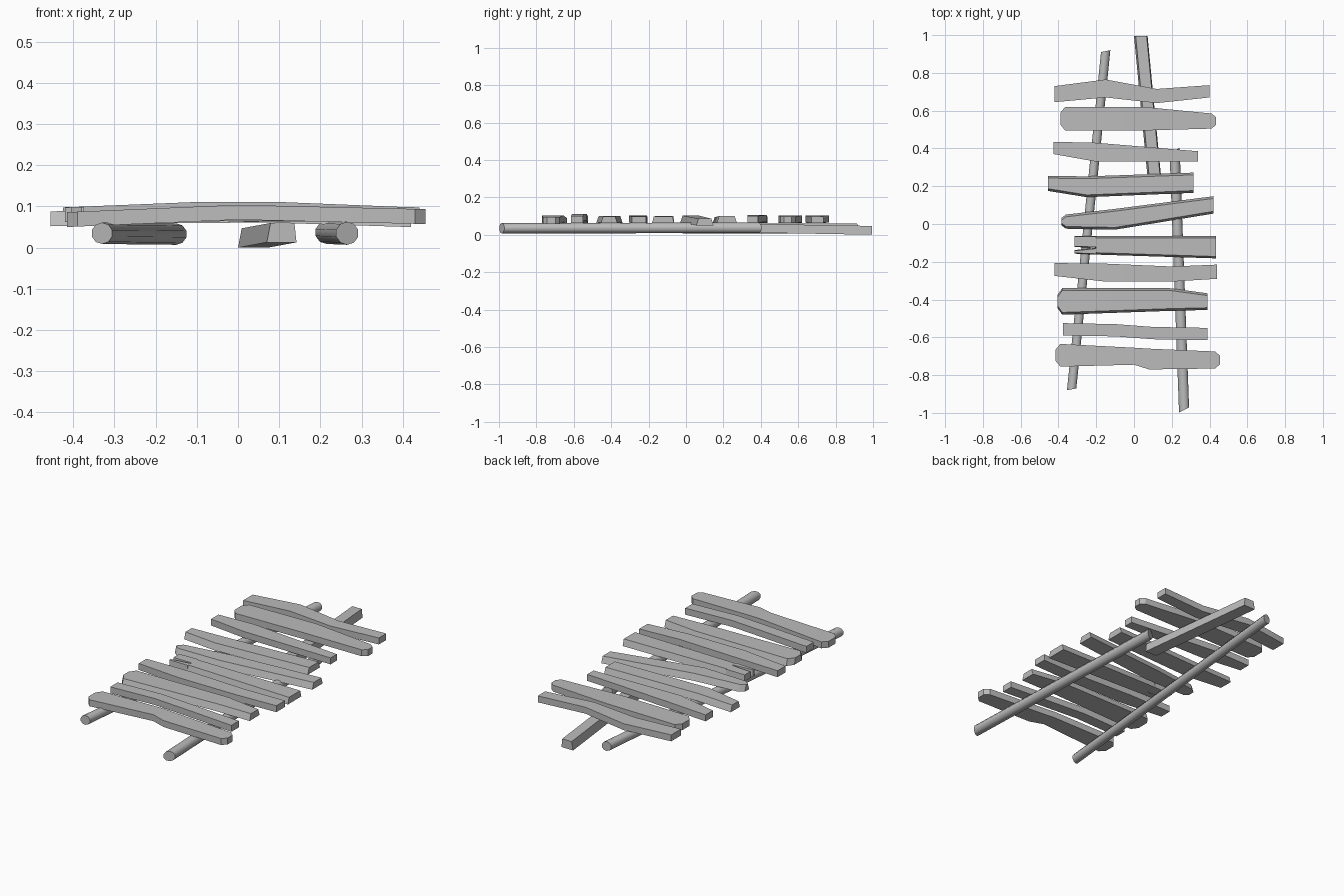
import bpy, bmesh, math
from mathutils import Vector

if "Cube" in bpy.data.objects:
    bpy.data.objects.remove(bpy.data.objects["Cube"])

# One weathered grey colour for all the timber
grey = bpy.data.materials.new("weathered_grey")
grey.use_nodes = True
colour = (0.5, 0.5, 0.5, 1)
grey.diffuse_color = colour
grey.node_tree.nodes["Principled BSDF"].inputs["Base Color"].default_value = colour


def skin(name, runs, angle=25):
    """Make one object from runs of matching cross-section rings."""
    bm = bmesh.new()
    for rings in runs:
        loops = [[bm.verts.new(point) for point in ring] for ring in rings]
        count = len(loops[0])
        for near, far in zip(loops, loops[1:]):
            for i in range(count):
                j = (i + 1) % count
                bm.faces.new((near[i], near[j], far[j], far[i]))
        bm.faces.new(loops[0])
        bm.faces.new(reversed(loops[-1]))
    bmesh.ops.recalc_face_normals(bm, faces=bm.faces)
    mesh = bpy.data.meshes.new(name)
    bm.to_mesh(mesh)
    bm.free()
    mesh.materials.append(grey)
    obj = bpy.data.objects.new(name, mesh)
    bpy.context.collection.objects.link(obj)
    bpy.ops.object.select_all(action="DESELECT")
    obj.select_set(True)
    bpy.context.view_layer.objects.active = obj
    bpy.ops.object.shade_smooth_by_angle(angle=math.radians(angle))


def board(xs, low, high, left=.08, middle=.086, right=.08, taper=0, worn=""):
    """Rings of a bowed board; worn ends get clipped corners."""
    stations = list(zip(xs, low, high))
    for side, index in (("left", 0), ("right", -1)):
        if side in worn:
            x, y_low, y_high = stations[index]
            clip = (y_high - y_low) / 4
            sign = 1 if index else -1
            tip = (x + sign * .025, y_low + clip, y_high - clip)
            stations.insert(len(stations) if index else 0, tip)
    rings = []
    for x, y_low, y_high in stations:
        end = left if x < 0 else right
        z = middle + (end - middle) * min(abs(x) / .42, 1)
        bottom, top = z - .018, z + .018
        rings.append([(x, y_low, bottom), (x, y_high, bottom),
                      (x, y_high - taper, top), (x, y_low + taper, top)])
    return rings


def plank(name, **shape):
    skin(name, [board(**shape)])


# Uneven planks, from the back to the front
plank("back_end_plank", xs=(-.42, -.15, .12, .4), low=(.645, .67, .64, .67),
      high=(.73, .765, .715, .735))
plank("second_plank", xs=(-.365, .05, .41), low=(.495, .495, .505),
      high=(.62, .62, .585), worn="left right")
plank("third_plank", xs=(-.425, -.2, .34), low=(.37, .33, .33),
      high=(.435, .43, .385), middle=.095)
plank("fourth_plank", xs=(-.455, -.25, .315), low=(.175, .142, .165),
      high=(.255, .252, .272), left=.07, taper=.012)
plank("skewed_plank", xs=(-.36, -.1, .42), low=(-.025, -.03, .055),
      high=(.05, .08, .147), right=.068, taper=.012, worn="left")
plank("narrow_plank", xs=(-.42, -.15, .2, .44), low=(-.275, -.305, -.305, -.29),
      high=(-.207, -.21, -.225, -.215))
plank("broad_plank", xs=(-.38, .19, .39), low=(-.48, -.46, -.455),
      high=(-.34, -.34, -.367), taper=.012, worn="left")
plank("bowed_plank", xs=(-.375, -.1, .1, .39), low=(-.59, -.595, -.61, -.615),
      high=(-.525, -.53, -.545, -.55), middle=.097)
plank("front_end_plank", xs=(-.39, 0, .08, .43), low=(-.755, -.745, -.77, -.765),
      high=(-.635, -.655, -.66, -.675), left=.068, right=.076, worn="left right")

# Cracked plank: a solid body with two prongs beside the split
skin("cracked_plank", [
    board((-.2, .435), (-.162, -.182), (-.063, -.063), taper=.01),
    board((-.315, -.2), (-.157, -.162), (-.138, -.126), taper=.004),
    board((-.315, -.2), (-.122, -.126), (-.063, -.063), taper=.004)])


def log(name, start, end, radius, slant, sides=10):
    """Round pole with sawn, slightly slanted ends."""
    rings = []
    for centre in (start, end):
        ring = []
        for k in range(sides):
            turn = math.tau * (k + .5) / sides
            x, z = radius * math.cos(turn), radius * math.sin(turn)
            ring.append(Vector(centre) + Vector((x, slant * x, z)))
        rings.append(ring)
    skin(name, [rings], angle=45)


# Supporting rails
log("right_rail_log", (-.33, -.875, .035), (-.15, .915, .033), radius=.026, slant=.2)
log("left_rail_log", (.265, -.985, .035), (.215, .39, .037), radius=.028, slant=.5)

# Squared beam carrying on from the end of the left log
corners = ((-.037, 0), (.035, 0), (.03, .047), (-.028, .047))
beam_ends = ((.107, .265, .013), (.037, .995, 0))
skin("left_rail_beam", [[[(x + dx, y, z + dz) for dx, dz in corners]
                         for x, y, z in beam_ends]])
